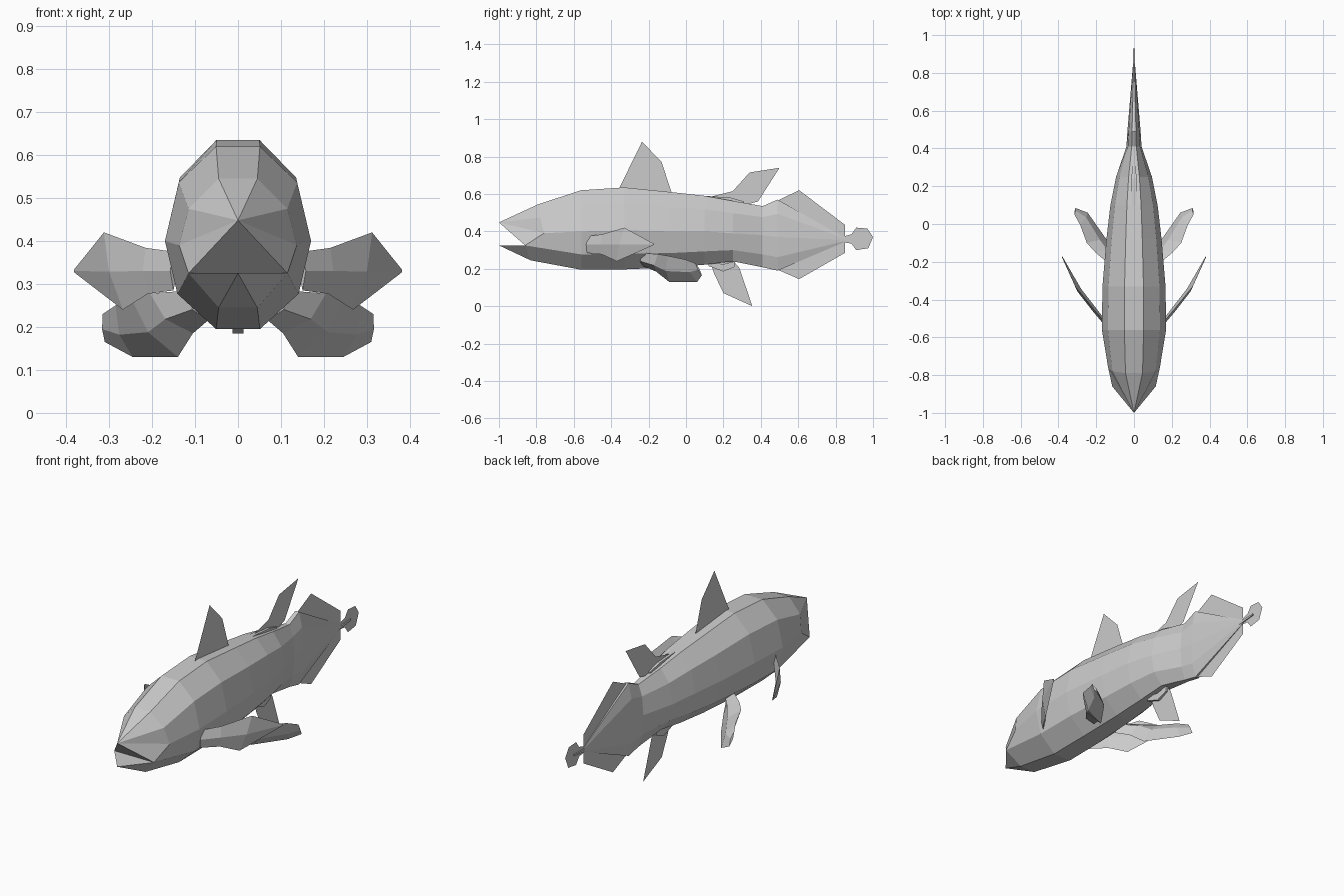
import bpy
from mathutils import Vector

if "Cube" in bpy.data.objects:
    bpy.data.objects.remove(bpy.data.objects["Cube"])


def make(name, verts, faces, mirror=False):
    me = bpy.data.meshes.new(name)
    me.from_pydata([tuple(v) for v in verts], [], faces)
    me.update()
    ob = bpy.data.objects.new(name, me)
    bpy.context.collection.objects.link(ob)
    if mirror:
        ob.modifiers.new("Mirror", 'MIRROR').use_clip = False
    return ob


def bridge(count, n):
    """Quads joining consecutive rings of n points."""
    return [(r * n + i, r * n + (i + 1) % n, (r + 1) * n + (i + 1) % n, (r + 1) * n + i)
            for r in range(count - 1) for i in range(n)]


def full_ring(half):
    """Mirror five right-side points (top to bottom) into a closed ring of ten."""
    return half + [(-x, y, z) for x, y, z in reversed(half)]


def section(y, top, bottom, w, mid):
    up, down = top - mid, mid - bottom
    return full_ring([(w * .3, y, top), (w * .81, y, mid + up * .62), (w, y, mid),
                      (w * .83, y, mid - down * .6), (w * .3, y, bottom)])


def loft(name, rings):
    n = len(rings[0])
    last = (len(rings) - 1) * n
    faces = bridge(len(rings), n)
    faces += [tuple(reversed(range(n))), tuple(range(last, last + n))]
    return make(name, [v for r in rings for v in r], faces)


def sheet(name, outline):
    """Flat fin on the centre plane from (y, z) points."""
    return make(name, [(0, y, z) for y, z in outline], [tuple(range(len(outline)))])


def paired_fin(name, stations, thick):
    """Fleshy fin with a raised centre ridge, from (upper edge, lower edge) pairs."""
    pairs = [(Vector(a), Vector(b)) for a, b in stations]
    mids = [(a + b) / 2 for a, b in pairs]
    verts = []
    for i, (a, b) in enumerate(pairs):
        along = mids[min(i + 1, len(mids) - 1)] - mids[max(i - 1, 0)]
        n = along.cross(a - b).normalized() * thick[i]
        verts += [a, mids[i] + n, b, mids[i] - n]
    last = 4 * (len(pairs) - 1)
    faces = bridge(len(pairs), 4) + [(3, 2, 1, 0), tuple(range(last, last + 4))]
    return make(name, verts, faces, mirror=True)


# Body with an open, wedge-shaped mouth
rings = [full_ring([(.045, -.79, .545), (.115, -.78, .475), (.137, -.76, .39),
                    (.115, -.86, .325), (.045, -.83, .245)])]
for s in [(-.56, .62, .195, .17, .4), (-.33, .635, .197, .167, .405),
          (-.08, .61, .207, .146, .4), (.1, .59, .222, .125, .4),
          (.25, .563, .24, .095, .39), (.41, .535, .208, .04, .38),
          (.49, .57, .19, .035, .37), (.85, .366, .344, .005, .355)]:
    rings.append(section(*s))
verts = [v for r in rings for v in r]
nose, jaw = len(verts), len(verts) + 1
verts += [(0, -1, .448), (0, -1, .325)]
faces = bridge(len(rings), 10) + [tuple(range(nose - 10, nose))]
faces += [(nose, (i + 1) % 10, i) for i in (6, 7, 8, 9, 0, 1, 2)]
faces += [(jaw, i + 1, i) for i in (3, 4, 5)]
faces += [(nose, 3, 6), (jaw, 6, 3)]
make("body", verts, faces)

# Unpaired fins
sheet("front_dorsal_fin", [(-.36, .625), (-.235, .88), (-.13, .77), (-.075, .6)])
sheet("rear_dorsal_fin", [(.11, .58), (.25, .615), (.34, .715), (.5, .74), (.385, .56), (.31, .54)])
sheet("anal_fin", [(.13, .235), (.15, .175), (.2, .07), (.355, 0), (.285, .205), (.25, .245)])
sheet("upper_tail_fin", [(.49, .565), (.605, .62), (.85, .435), (.85, .355), (.49, .5)])
sheet("lower_tail_fin", [(.49, .195), (.605, .145), (.85, .285), (.85, .355), (.49, .3)])
sheet("tail_tip_fin", [(.85, .375), (.885, .385), (.91, .42), (.97, .415), (1, .37),
                       (.975, .31), (.91, .3), (.885, .335), (.85, .34)])

# Fleshy fin bases and tail stalk
def lobe(name, stations):
    loft(name, [[(w, y, z + h), (w, y, z - h), (-w, y, z - h), (-w, y, z + h)]
                for y, z, w, h in stations])


lobe("tail_stalk", [(.8, .35, .007, .008), (.93, .36, .005, .004)])
lobe("anal_fin_base", [(.12, .225, .013, .01), (.2, .205, .013, .02), (.26, .225, .01, .015)])
lobe("rear_dorsal_base", [(.1, .58, .013, .01), (.24, .565, .013, .015), (.31, .55, .01, .01)])

# Paired fins
paired_fin("pectoral_fin", [((.15, -.525, .375), (.15, -.53, .285)),
                            ((.215, -.45, .384), (.21, -.45, .277)),
                            ((.312, -.33, .42), (.268, -.37, .24)),
                            ((.381, -.172, .334), (.38, -.175, .326))],
           [.01, .012, .012, .002])
paired_fin("pelvic_fin", [((.11, -.23, .285), (.07, -.23, .215)),
                          ((.205, -.15, .278), (.105, -.16, .185)),
                          ((.25, -.1, .27), (.14, -.09, .13)),
                          ((.285, -.005, .25), (.245, .06, .13)),
                          ((.315, .05, .23), (.31, .085, .165))],
           [.025, .025, .022, .016, .006])
